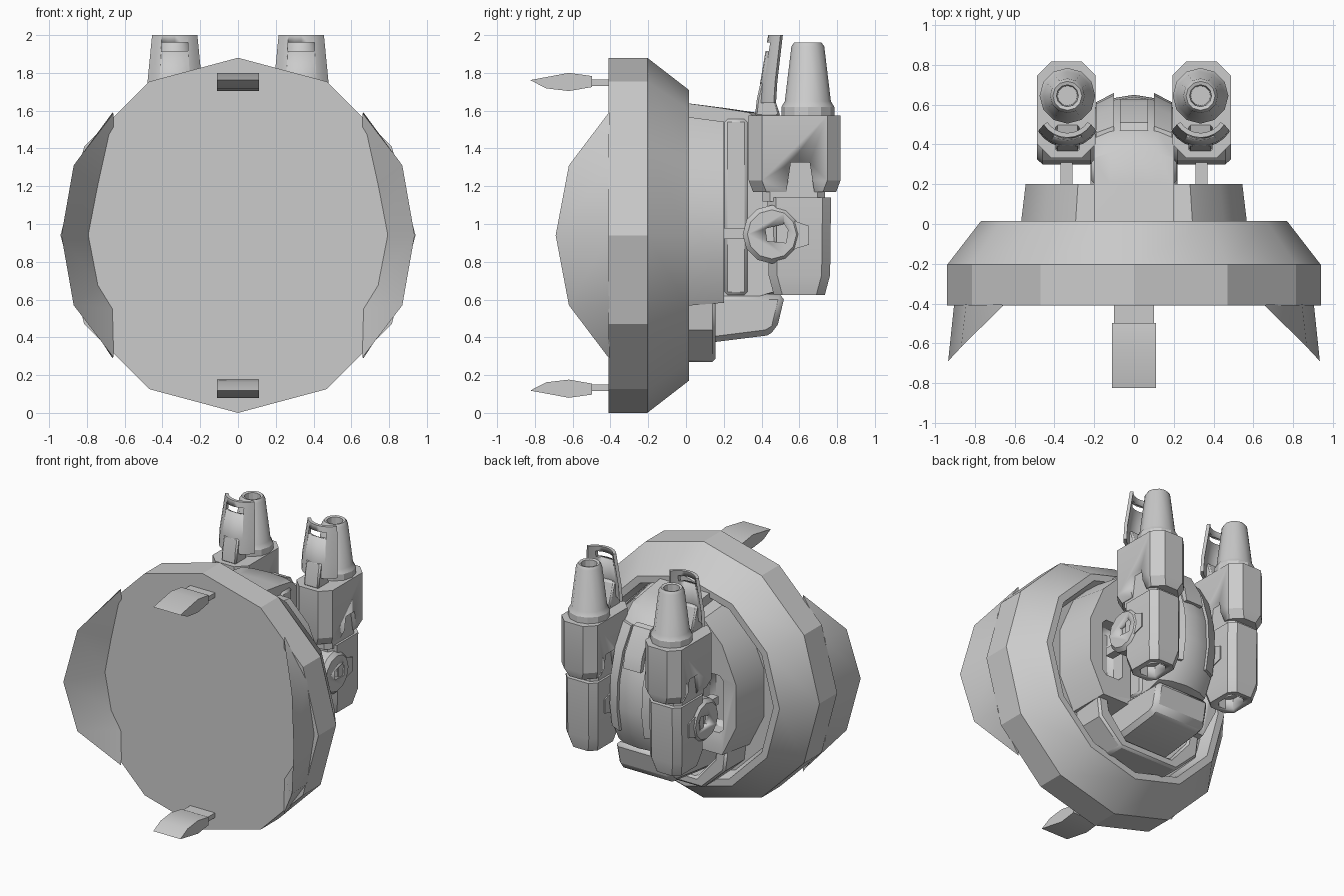
import bpy, bmesh
from math import sin, cos, pi, radians

if "Cube" in bpy.data.objects:
    bpy.data.objects.remove(bpy.data.objects["Cube"])

grey = bpy.data.materials.new("plain_grey")
grey.use_nodes = True
COLOUR = (0.6, 0.6, 0.6, 1)
grey.diffuse_color = COLOUR
grey.node_tree.nodes["Principled BSDF"].inputs["Base Color"].default_value = COLOUR
MID = 0.94  # height of the dish centre


def loft(name, rings, closed=False, bevel=0, angle=29):
    """Skin a list of equal rings; cap the ends unless closed."""
    bm = bmesh.new()
    rows = [[bm.verts.new(p) for p in ring] for ring in rings]
    n = len(rows[0])
    pairs = list(zip(rows, rows[1:]))
    if closed:
        pairs.append((rows[-1], rows[0]))
    else:
        bm.faces.new(rows[0])
        bm.faces.new(rows[-1])
    for a, b in pairs:
        for i in range(n):
            j = (i + 1) % n
            bm.faces.new((a[i], a[j], b[j], b[i]))
    bmesh.ops.recalc_face_normals(bm, faces=bm.faces)
    mesh = bpy.data.meshes.new(name)
    bm.to_mesh(mesh)
    bm.free()
    mesh.materials.append(grey)
    ob = bpy.data.objects.new(name, mesh)
    bpy.context.collection.objects.link(ob)
    bpy.ops.object.select_all(action='DESELECT')
    ob.select_set(True)
    bpy.context.view_layer.objects.active = ob
    bpy.ops.object.shade_smooth_by_angle(angle=radians(angle))
    if bevel:
        mod = ob.modifiers.new("bevel", 'BEVEL')
        mod.width, mod.segments, mod.angle_limit = bevel, 1, radians(40)
    return ob


def along_x(name, pts, x0, x1, **kw):
    return loft(name, [[(x, y, z) for y, z in pts] for x in (x0, x1)], **kw)


def along_y(name, pts, y0, y1, shrink=1, **kw):
    far = [(x * shrink, y1, MID + (z - MID) * shrink) for x, z in pts]
    return loft(name, [[(x, y0, z) for x, z in pts], far], **kw)


def box(name, x0, x1, y0, y1, z0, z1, **kw):
    return along_x(name, [(y0, z0), (y1, z0), (y1, z1), (y0, z1)], x0, x1, **kw)


def lathe(name, profile, centre, axis, n=12, **kw):
    cx, cy, cz = centre
    rings = []
    for r, t in profile:
        ring = []
        for i in range(n):
            u, v = r * sin(2 * pi * i / n), r * cos(2 * pi * i / n)
            ring.append({'x': (cx + t, cy + u, cz + v), 'y': (cx + u, cy + t, cz + v),
                         'z': (cx + u, cy + v, cz + t)}[axis])
        rings.append(ring)
    return loft(name, rings, **kw)


def cut(ob, cutter):
    mod = ob.modifiers.new("cut", 'BOOLEAN')
    mod.operation, mod.object, mod.solver = 'DIFFERENCE', cutter, 'EXACT'
    cutter.hide_render = True
    cutter.hide_set(True)


def bar(x, y, hx, hy, z, chamfer):
    """Eight-cornered rectangle at height z."""
    c = chamfer
    corners = [(hx, hy - c), (hx - c, hy), (c - hx, hy), (-hx, hy - c),
               (-hx, c - hy), (c - hx, -hy), (hx - c, -hy), (hx, c - hy)]
    return [(x + u, y + v, z) for u, v in corners]


# Twelve-sided dish with a recessed back
lathe("dish", [(0.02, -0.41), (0.94, -0.41), (0.94, -0.205), (0.77, 0.015),
               (0.72, 0.015), (0.69, -0.08), (0.02, -0.08)], (0, 0, MID), 'y')

# Housing with side windows, set in the recess
half = [(0.3, 1.58), (0.46, 1.42), (0.58, 1.14), (0.58, 0.8), (0.46, 0.56)]
housing = along_y("housing", half + [(-x, z) for x, z in reversed(half)], -0.09, 0.2, 0.94)
for s in (-1, 1):
    cut(housing, box("housing_window_cutter", *sorted((s * 0.27, s * 0.44)), 0.08, 0.3,
                     0.74, 1.16, bevel=0.03))

# Rounded spine, bulging towards the middle
spine_side = [(-0.08, 0.58), (0.4, 0.61), (0.55, 0.65), (0.62, 0.78), (0.65, 0.95), (0.64, 1.15),
              (0.58, 1.35), (0.48, 1.5), (0.37, 1.59), (0.2, 1.615), (-0.08, 1.65)]
loft("spine", [[(x, y * k, z) for y, z in spine_side] for x, k in
               ((-0.2, 0.9), (-0.12, 0.97), (0, 1), (0.12, 0.97), (0.2, 0.9))], angle=32)
box("spine_flange", -0.215, 0.215, 0.19, 0.34, 0.61, 1.57, bevel=0.03)

# Raised strips and crest on the spine
back = spine_side[3:8]
for s in (-1, 1):
    rings = []
    for x, k in ((0.1, 0.98), (0.19, 0.91)):
        outer = [(s * x, y * k + 0.022, z) for y, z in back]
        inner = [(s * x, y * k - 0.04, z) for y, z in reversed(back)]
        rings.append(outer + inner)
    loft("spine_strip", rings)
crest = [(0.47, 1.53), (0.51, 1.52), (0.61, 1.35), (0.63, 1.25), (0.55, 1.25)]
along_x("spine_crest", crest, -0.07, 0.07)

# Lower bracket and chin box
outer = [(-0.44, 0.6), (-0.42, 0.44), (-0.24, 0.27), (0.24, 0.27), (0.42, 0.44), (0.44, 0.6)]
inner = [(x * 0.8, z + 0.07 * (z < 0.5)) for x, z in reversed(outer)]
along_y("lower_bracket", outer + inner, -0.09, 0.155, bevel=0.015)
along_x("chin_box", [(-0.08, 0.35), (0.15, 0.375), (0.43, 0.41), (0.48, 0.44), (0.525, 0.63),
                     (-0.08, 0.63)], -0.22, 0.22, bevel=0.03)

# Flared side shields: rim, inner foot and outer foot
rim = [(0.66, -0.412, 0.645), (0.87, -0.62, 0.37), (0.935, -0.69, 0)]
inside = [(0.66, -0.405, 0.39), (0.74, -0.405, 0.26), (0.79, -0.405, 0)]
outside = [(0.665, -0.405, 0.65), (0.845, -0.405, 0.375), (0.905, -0.405, 0)]
for s in (-1, 1):
    sections = [(a, b, c) for a, b, c in zip(rim, inside, outside)]
    lower = [[(x, y, -z) for x, y, z in sec] for sec in reversed(sections[:2])]
    loft("side_shield", [[(s * x, y, MID + z) for x, y, z in sec] for sec in sections + lower])

# Bent tabs above and below the front
tab = [(-0.825, 0.822), (-0.62, 0.86), (-0.497, 0.843), (-0.497, 0.785), (-0.62, 0.764),
       (-0.74, 0.778)]
for s in (-1, 1):
    along_x("front_tab", [(y, MID + s * z) for y, z in tab], -0.11, 0.11)
    box("tab_stem", -0.1, 0.1, -0.52, -0.4, *sorted((MID + s * 0.79, MID + s * 0.825)))

# Twin side pods
for s in (-1, 1):
    px = s * 0.34
    nx = s * 0.335
    # Upper block with a notch in its skirt
    upper = loft("pod_upper_block", [bar(px, 0.575, 0.12, 0.22, 1.17, 0.07),
                                     bar(px, 0.575, 0.147, 0.243, 1.23, 0.07),
                                     bar(px, 0.575, 0.147, 0.243, 1.575, 0.07)])
    notch = [(0.52, 1.1), (0.555, 1.325), (0.655, 1.325), (0.69, 1.1)]
    cut(upper, along_x("pod_notch_cutter", notch, px - 0.3, px + 0.3))
    loft("pod_core", [bar(px, 0.57, 0.115, 0.165, z, 0.04) for z in (1.12, 1.45)])

    # Lower block with an open end
    lower = loft("pod_lower_block", [bar(px, 0.6, hx, hy, z, 0.045) for hx, hy, z in
                 ((0.105, 0.135, 0.625), (0.13, 0.163, 0.73), (0.13, 0.168, 1.14))])
    cut(lower, loft("pod_opening_cutter", [bar(px, 0.6, 0.065, 0.09, z, 0.035)
                                           for z in (0.55, 0.7)]))

    # Pivot disc with pointed lug and window
    disc = lathe("pivot_disc", [(0.13, -0.147), (0.155, -0.12), (0.155, 0.12), (0.13, 0.147)],
                 (px, 0.455, 0.945), 'x')
    along_x("pivot_lug", [(0.48, 0.84), (0.65, 0.89), (0.65, 0.99), (0.48, 1.05)],
            px - 0.138, px + 0.138)
    window = [(0.42, 0.975), (0.43, 0.91), (0.53, 0.9), (0.54, 0.97), (0.52, 1.0)]
    cut(disc, along_x("pivot_window_cutter", window, px + s * 0.115, px + s * 0.2))
    box("pivot_arm", px - 0.03, px + 0.03, 0.15, 0.4, 0.92, 0.98)

    # Nozzle on top
    lathe("nozzle", [(0.14, 1.57), (0.14, 1.62), (0.122, 1.65), (0.087, 1.94), (0.073, 1.96),
                     (0.055, 1.955), (0.05, 1.8)], (nx, 0.645, 0), 'z')

    # Curved guard plate in front of the nozzle, with a slot
    rings = []
    for half_angle, steps in ((57, 8),):
        for i in range(steps + 1):
            a = radians(half_angle * (2 * i / steps - 1))
            ring = []
            for r, cy, z in ((0.175, 0.56, 1.64), (0.172, 0.565, 1.75), (0.143, 0.578, 2.0),
                             (0.12, 0.578, 2.0), (0.15, 0.565, 1.75), (0.153, 0.56, 1.64)):
                ring.append((nx + r * sin(a), cy - r * cos(a), z))
            rings.append(ring)
    guard = loft("nozzle_guard", rings)
    cut(guard, box("guard_slot_cutter", nx - 0.07, nx + 0.07, 0.3, 0.56, 1.915, 1.96))
    along_x("guard_foot", [(0.365, 1.57), (0.375, 1.66), (0.395, 1.75), (0.44, 1.75),
                           (0.5, 1.57)], nx - 0.06, nx + 0.06, bevel=0.01)
